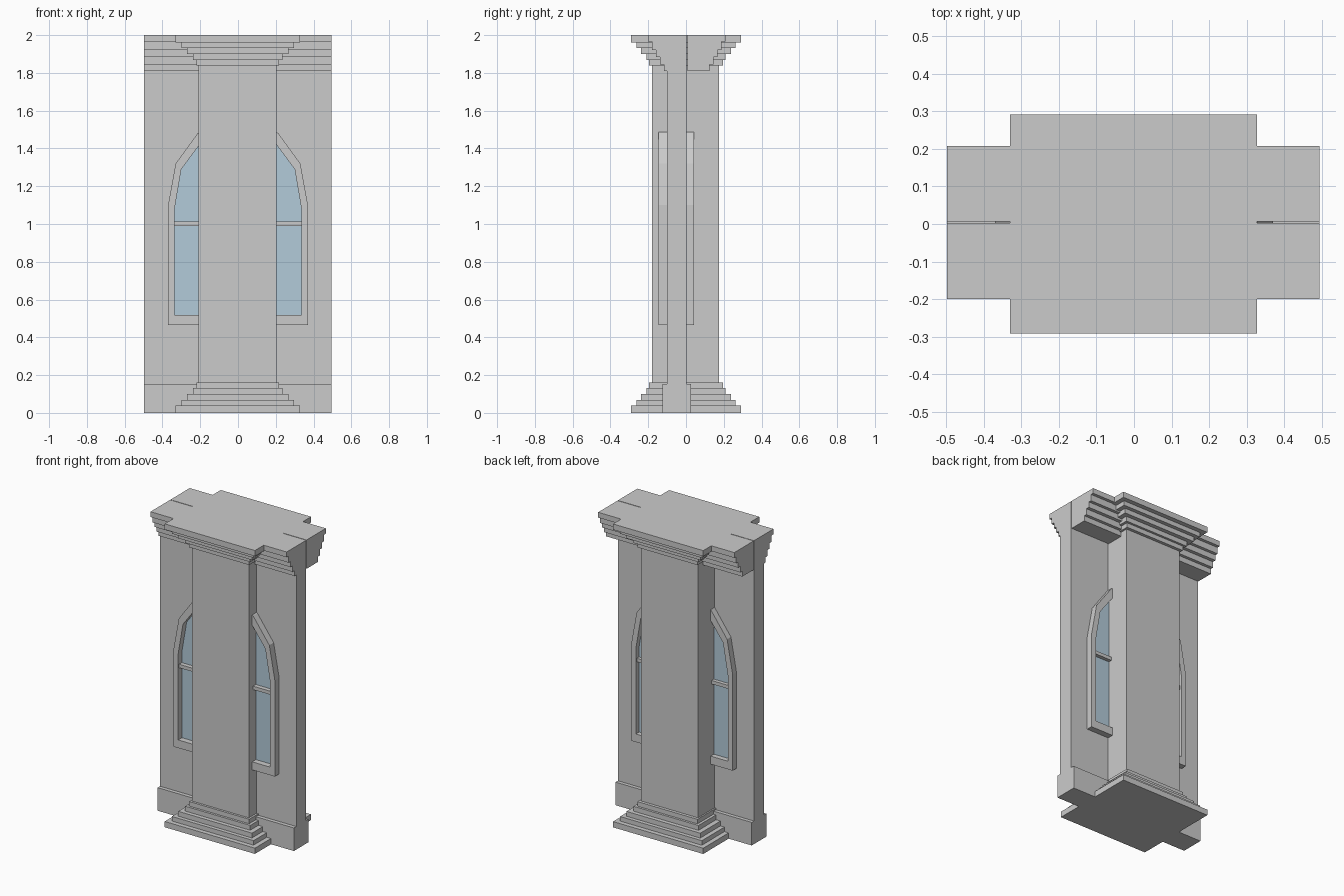
import bpy, bmesh

if "Cube" in bpy.data.objects:
    bpy.data.objects.remove(bpy.data.objects["Cube"])


def prism(name, pts, axis, a, b):
    """Extrude a closed 2D profile: axis 'y' takes (x, z), axis 'x' takes (y, z)."""
    bm = bmesh.new()
    place = (lambda p: (p[0], a, p[1])) if axis == 'y' else (lambda p: (a, p[0], p[1]))
    face = bm.faces.new([bm.verts.new(place(p)) for p in pts])
    ext = bmesh.ops.extrude_face_region(bm, geom=[face])
    verts = [v for v in ext['geom'] if isinstance(v, bmesh.types.BMVert)]
    move = (0, b - a, 0) if axis == 'y' else (b - a, 0, 0)
    bmesh.ops.translate(bm, vec=move, verts=verts)
    bmesh.ops.recalc_face_normals(bm, faces=bm.faces)
    me = bpy.data.meshes.new(name)
    bm.to_mesh(me)
    bm.free()
    ob = bpy.data.objects.new(name, me)
    bpy.context.collection.objects.link(ob)
    return ob


def box(name, x0, x1, y0, y1, z0, z1):
    return prism(name, [(x0, z0), (x1, z0), (x1, z1), (x0, z1)], 'y', y0, y1)


def mirrored(half):
    """Full outline from its right half, listed bottom to peak (peak on x = 0)."""
    return half + [(-x, z) for x, z in reversed(half) if x > 0]


X0, X1 = -0.498, 0.495

# wall slab and its plinth
box("wall", X0, X1, -0.10, 0.003, 0.0, 1.99)
box("wall_plinth", X0, X1, -0.125, 0.027, 0.0, 0.152)

# stepped cornices on the front and back of the wall
levels = [1.81, 1.845, 1.885, 1.922, 1.965, 2.0]
reach = [0.117, 0.137, 0.16, 0.18, 0.20]
for name, side, start, extra in (("cornice_front", -1, 0.003, 0.0),
                                 ("cornice_back", 1, 0.007, 0.008)):
    prof = [(start, levels[0])]
    for i, r in enumerate(reach):
        y = side * (r + extra)
        prof += [(y, levels[i]), (y, levels[i + 1])]
    prof.append((start, levels[-1]))
    prism(name, prof, 'x', X0, X1)

# pillar shaft
box("pillar_shaft", -0.21, 0.205, -0.18, 0.175, 0.1, 1.9)

# stepped pillar base and capital
steps = [(0.33, 0.292), (0.299, 0.262), (0.27, 0.237), (0.238, 0.21), (0.22, 0.195)]
heights = [0.0, 0.038, 0.068, 0.1, 0.132, 0.162]
for i, (hx, hy) in enumerate(steps):
    z0, z1 = heights[i], heights[i + 1]
    box(f"pillar_base_step_{i}", -hx, hx - 0.002, -hy, hy, z0, z1)
    box(f"pillar_capital_step_{i}", -hx, hx - 0.002, -hy, hy, 2 - z1, 2 - z0)

# arched window frame passing through the wall
outer = mirrored([(0.37, 0.465), (0.37, 1.10), (0.33, 1.32), (0.212, 1.482), (0, 1.60)])
inner = mirrored([(0.335, 0.518), (0.335, 1.085), (0.30, 1.29), (0.205, 1.418), (0, 1.53)])
bm = bmesh.new()
rings = [[bm.verts.new((x, y, z)) for x, z in pts]
         for pts, y in ((outer, -0.145), (inner, -0.145), (inner, 0.043), (outer, 0.043))]
n = len(outer)
for k in range(4):
    a, b = rings[k], rings[(k + 1) % 4]
    for i in range(n):
        j = (i + 1) % n
        bm.faces.new((a[i], a[j], b[j], b[i]))
bmesh.ops.recalc_face_normals(bm, faces=bm.faces)
mesh = bpy.data.meshes.new("window_frame")
bm.to_mesh(mesh)
bm.free()
bpy.context.collection.objects.link(bpy.data.objects.new("window_frame", mesh))

# glazing bar and glass
box("window_bar", -0.336, 0.336, -0.135, 0.033, 0.99, 1.013)
glass = prism("window_glass", inner, 'y', -0.106, 0.009)
mat = bpy.data.materials.new("glass_blue")
mat.diffuse_color = (0.45, 0.6, 0.7, 1)
mat.use_nodes = True
mat.node_tree.nodes["Principled BSDF"].inputs["Base Color"].default_value = mat.diffuse_color
glass.data.materials.append(mat)
